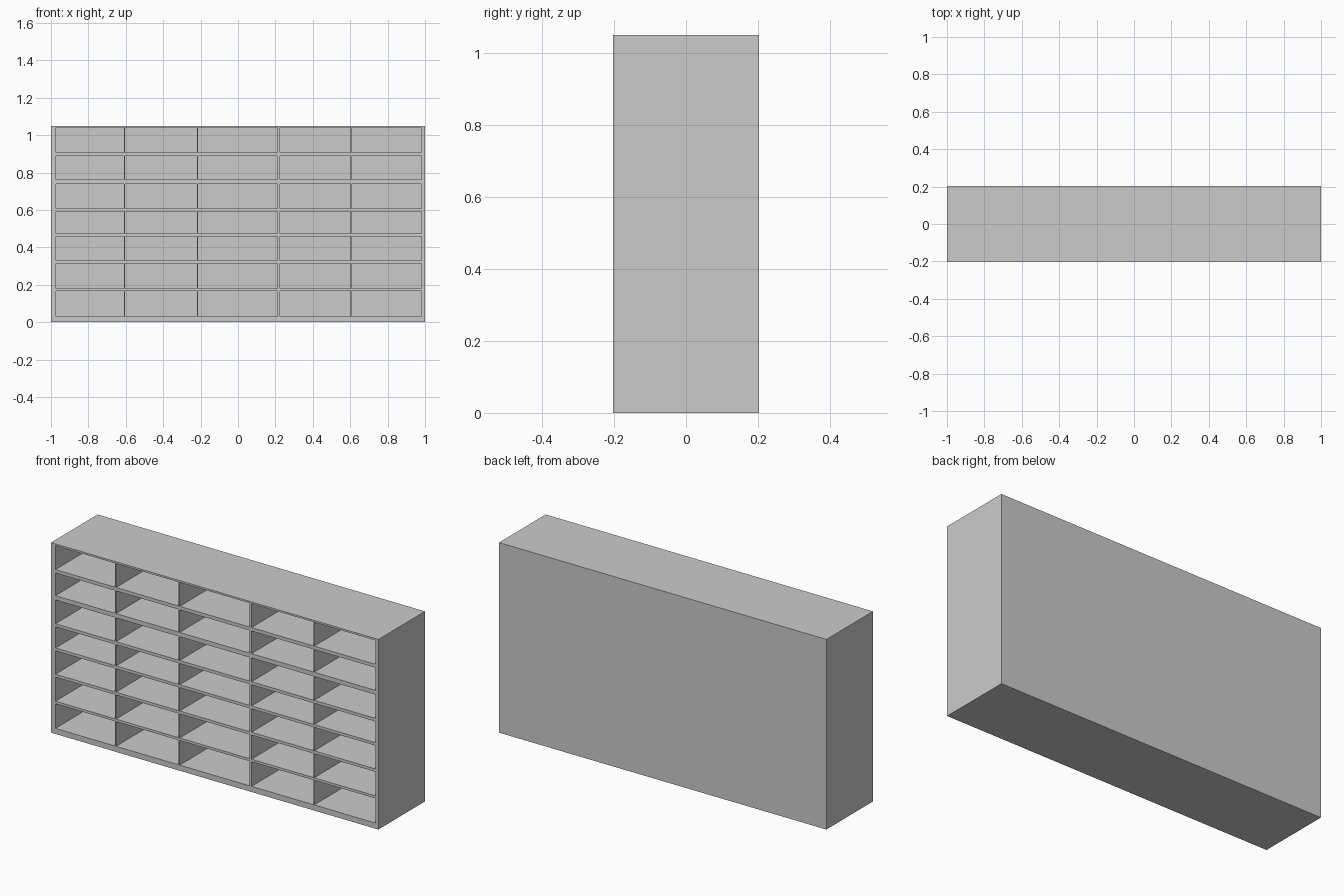
import bpy, bmesh

if "Cube" in bpy.data.objects:
    bpy.data.objects.remove(bpy.data.objects["Cube"])

FRONT, BACK, PANEL = -0.203, 0.203, 0.006
TOP = 1.05
# Board edges: every odd-numbered interval in both directions is an opening
xs = [-1, -0.973, -0.61, -0.603, -0.22, -0.214, 0.211, 0.225, 0.602, 0.608, 0.981, 1]
zs = [0, 0.031, 0.167, 0.181, 0.314, 0.33, 0.459, 0.475, 0.592, 0.609,
      0.74, 0.764, 0.889, 0.908, 1.04, TOP]


def add_object(name, bm):
    bmesh.ops.recalc_face_normals(bm, faces=bm.faces[:])
    mesh = bpy.data.meshes.new(name)
    bm.to_mesh(mesh)
    bm.free()
    obj = bpy.data.objects.new(name, mesh)
    bpy.context.collection.objects.link(obj)
    return obj


# Pigeonhole frame: front face with openings, extruded to the back panel
bm = bmesh.new()
grid = [[bm.verts.new((x, FRONT, z)) for z in zs] for x in xs]
for i in range(len(xs) - 1):
    for j in range(len(zs) - 1):
        if not (i % 2 and j % 2):
            bm.faces.new((grid[i][j], grid[i + 1][j], grid[i + 1][j + 1], grid[i][j + 1]))
ext = bmesh.ops.extrude_face_region(bm, geom=bm.faces[:], use_keep_orig=True)
moved = [g for g in ext["geom"] if isinstance(g, bmesh.types.BMVert)]
bmesh.ops.translate(bm, verts=moved, vec=(0, BACK - PANEL - FRONT, 0))
add_object("pigeonhole_frame", bm)

# Thin back panel closing all the compartments
bm = bmesh.new()
bmesh.ops.create_cube(bm, size=1)
bmesh.ops.scale(bm, verts=bm.verts, vec=(2, PANEL, TOP))
bmesh.ops.translate(bm, verts=bm.verts, vec=(0, BACK - PANEL / 2, TOP / 2))
add_object("back_panel", bm)
